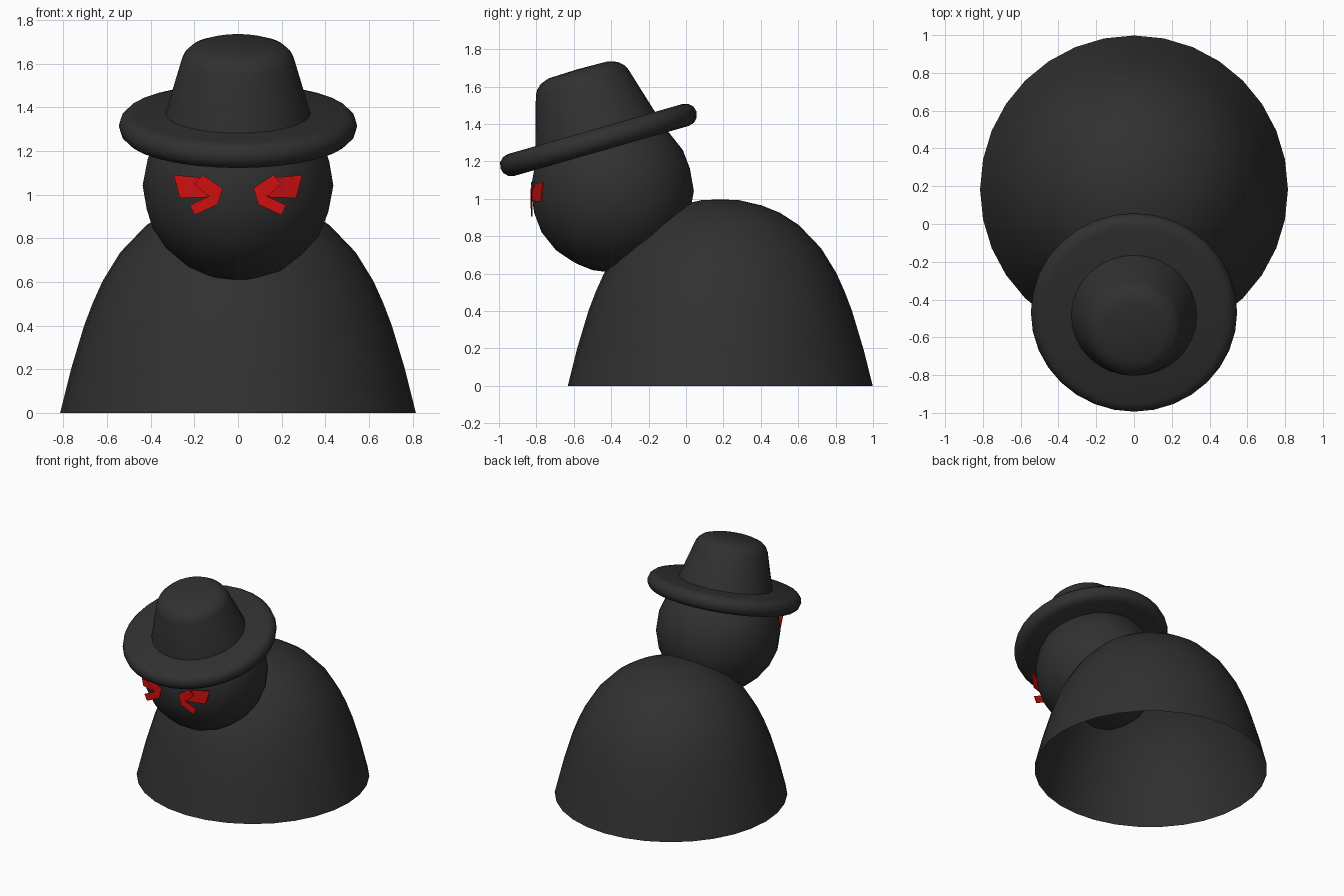
import bpy, bmesh, math
from mathutils import Matrix, Vector

if "Cube" in bpy.data.objects:
    bpy.data.objects.remove(bpy.data.objects["Cube"], do_unlink=True)


def make_material(name, color):
    mat = bpy.data.materials.new(name)
    mat.use_nodes = True
    mat.diffuse_color = color
    mat.node_tree.nodes["Principled BSDF"].inputs["Base Color"].default_value = color
    return mat


charcoal = make_material("charcoal", (0.03, 0.03, 0.03, 1))
red = make_material("red", (0.62, 0.005, 0.005, 1))


def finish(name, bm, mat, smooth=True):
    bmesh.ops.remove_doubles(bm, verts=bm.verts, dist=0.0001)
    bmesh.ops.recalc_face_normals(bm, faces=bm.faces)
    mesh = bpy.data.meshes.new(name)
    bm.to_mesh(mesh)
    bm.free()
    mesh.materials.append(mat)
    obj = bpy.data.objects.new(name, mesh)
    bpy.context.collection.objects.link(obj)
    if smooth:
        bpy.ops.object.select_all(action="DESELECT")
        obj.select_set(True)
        bpy.context.view_layer.objects.active = obj
        bpy.ops.object.shade_smooth_by_angle(angle=math.radians(40))
    return obj


def lathe(name, profile, matrix, segments=32):
    """Spin an (r, z) profile about z, then place it."""
    bm = bmesh.new()
    verts = [bm.verts.new((r, 0, z)) for r, z in profile]
    edges = [bm.edges.new(pair) for pair in zip(verts, verts[1:])]
    bmesh.ops.spin(bm, geom=verts + edges, cent=(0, 0, 0), axis=(0, 0, 1),
                   angle=math.tau, steps=segments, use_merge=True)
    bmesh.ops.transform(bm, matrix=matrix, verts=bm.verts)
    return finish(name, bm, charcoal)


# Cloak: hollow dome, open underneath
cloak_profile = [(0.815, 0), (0.765, 0.2), (0.705, 0.4), (0.665, 0.505), (0.62, 0.605),
                 (0.54, 0.735), (0.42, 0.86), (0.32, 0.925), (0.22, 0.965), (0.1, 0.993), (0, 0.997)]
lathe("cloak", cloak_profile, Matrix.Translation((0, 0.183, 0)))

# Head
bm = bmesh.new()
bmesh.ops.create_icosphere(bm, subdivisions=3, radius=0.437,
                           matrix=Matrix.Translation((0, -0.395, 1.042)))
finish("head", bm, charcoal)

# Hat: rounded brim and tapered crown, tipped forward
hat = Matrix.Translation((0, -0.468, 1.315)) @ Matrix.Rotation(math.radians(16), 4, "X")
rim = [math.radians(a) for a in range(90, -91, -30)]
brim_profile = [(0, 0.06)] + [(0.485 + 0.061 * math.cos(a), 0.061 * math.sin(a)) for a in rim] + [(0, -0.06)]
lathe("hat_brim", brim_profile, hat)
crown_profile = [(0.338, 0.04), (0.257, 0.32), (0.242, 0.347), (0.213, 0.373), (0.166, 0.39), (0, 0.394)]
lathe("hat_crown", crown_profile, hat)

# Eyes: three thin overlapping plates each, as (x, z) outlines
plates = {
    "outer_plate": [(0.295, 1.09), (0.267, 0.985), (0.144, 0.988), (0.107, 1.025), (0.18, 1.08)],
    "upper_plate": [(0.162, 1.09), (0.199, 1.05), (0.145, 1.0), (0.09, 0.965), (0.07, 1.03)],
    "lower_plate": [(0.221, 0.952), (0.199, 0.906), (0.089, 0.957), (0.112, 1.002)],
}
for side, sign in (("left", 1), ("right", -1)):
    for part, outline in plates.items():
        slant = 0.34 if part == "outer_plate" else 0.03
        bm = bmesh.new()
        face = bm.faces.new([bm.verts.new((sign * x, -0.83 + slant * (x - 0.11), z)) for x, z in outline])
        extruded = bmesh.ops.extrude_face_region(bm, geom=[face])["geom"]
        moved = [v for v in extruded if isinstance(v, bmesh.types.BMVert)]
        bmesh.ops.translate(bm, vec=Vector((0, 0.006, 0)), verts=moved)
        finish(f"{side}_eye_{part}", bm, red, smooth=False)
